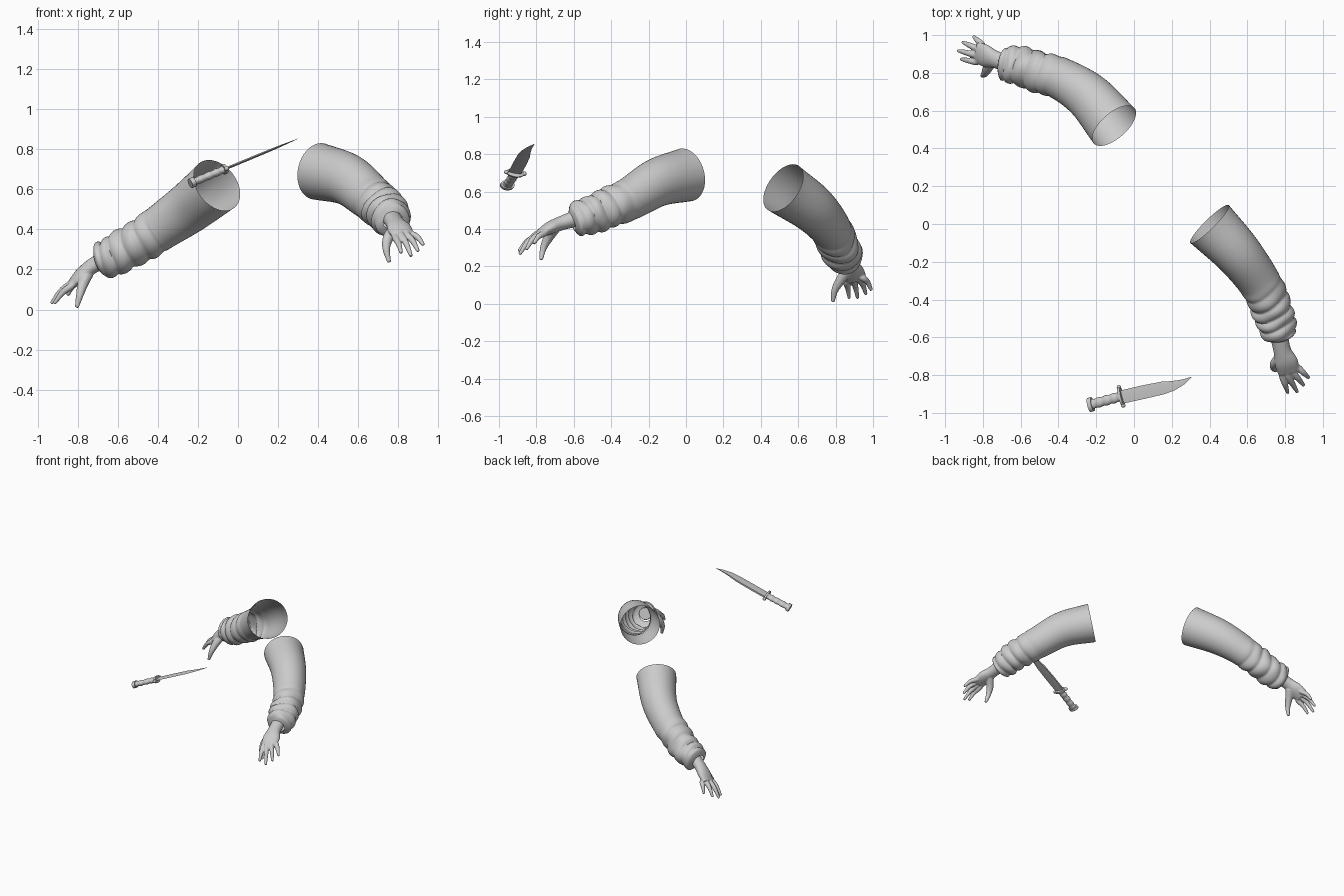
import bpy, bmesh, math
from mathutils import Vector, Matrix

cube = bpy.data.objects.get("Cube")
if cube:
    bpy.data.objects.remove(cube)

grey = bpy.data.materials.new("plain_grey")
grey.use_nodes = True
grey.diffuse_color = (0.6, 0.6, 0.6, 1)
grey.node_tree.nodes["Principled BSDF"].inputs["Base Color"].default_value = (0.6, 0.6, 0.6, 1)


def finish(name, bm, angle=50, matrix=None):
    bmesh.ops.recalc_face_normals(bm, faces=bm.faces[:])
    mesh = bpy.data.meshes.new(name)
    bm.to_mesh(mesh)
    bm.free()
    mesh.materials.append(grey)
    obj = bpy.data.objects.new(name, mesh)
    bpy.context.collection.objects.link(obj)
    if matrix:
        obj.matrix_world = matrix
    bpy.ops.object.select_all(action="DESELECT")
    obj.select_set(True)
    bpy.context.view_layer.objects.active = obj
    bpy.ops.object.shade_smooth_by_angle(angle=math.radians(angle))
    return obj


def spline(values, t):
    """Catmull-Rom sample of a list of vectors, t from 0 to 1."""
    n = len(values) - 1
    i = min(int(t * n), n - 1)
    f = t * n - i
    b, c = values[i], values[i + 1]
    a = values[i - 1] if i else b * 2 - c
    d = values[i + 2] if i + 2 <= n else c * 2 - b
    return (b * 2 + (c - a) * f + (a * 2 - b * 5 + c * 4 - d) * f * f
            + (b * 3 - a - c * 3 + d) * f ** 3) / 2


def loft(bm, points, radii, side, rings, sides, shape=None, caps=True):
    """Sweep an oval along a smooth path; shape(t, angle) scales the radius."""
    path = [Vector(p) for p in points]
    sizes = [Vector(r) for r in radii]
    loops = []
    for k in range(rings + 1):
        t = k / rings
        centre = spline(path, t)
        along = (spline(path, min(t + 0.02, 1)) - spline(path, max(t - 0.02, 0))).normalized()
        u = Vector(side)
        u = (u - along * u.dot(along)).normalized()
        v = along.cross(u)
        size = spline(sizes, t)
        loop = []
        for j in range(sides):
            a = math.tau * j / sides
            s = shape(t, a) if shape else 1
            loop.append(bm.verts.new(centre + (u * math.cos(a) * size.x + v * math.sin(a) * size.y) * s))
        loops.append(loop)
    for p, q in zip(loops, loops[1:]):
        for j in range(sides):
            bm.faces.new((p[j], p[j - 1], q[j - 1], q[j]))
    if caps:
        bm.faces.new(loops[0])
        bm.faces.new(loops[-1])


def folds(phase):
    """Slanted puffy rings gathered over the forearm, turned in at the cuff."""
    def shape(t, a):
        amount = min(max((t - 0.42) / 0.18, 0), 1)
        wave = abs(math.sin(math.pi * (t * 8.5 + 0.3 * math.cos(a + phase) + 0.12 * math.sin(2 * a + phase))))
        bulge = 0.15 * (wave ** 0.7 - 0.55) + 0.035 * math.sin(3 * a + 19 * t + phase)
        soft = 0.012 * math.sin(2 * a + 6 * t)
        tuck = 1 - 0.45 * max((t - 0.95) / 0.05, 0) ** 2
        return (1 + soft + amount * bulge) * tuck
    return shape


def sleeve(name, points, phase):
    bm = bmesh.new()
    radii = [(r, r) for r in (0.143, 0.128, 0.114, 0.106, 0.1, 0.086)]
    loft(bm, points, radii, (0, 0, 1), 80, 40, folds(phase), caps=False)
    finish(name, bm, 70)


def hand(name, palm, across, fingers, thumb):
    bm = bmesh.new()
    loft(bm, palm, [(0.048, 0.045), (0.047, 0.038), (0.062, 0.034), (0.058, 0.021)], across, 16, 20)
    for finger in fingers:
        base, tip = Vector(finger[0]), Vector(finger[1])
        # knuckle bend lifts the middle of each finger
        middle = (base + tip) / 2 + Vector((0, 0, 0.012))
        root = base.lerp(Vector(palm[2]), 0.35)
        loft(bm, (root, base, middle, tip), [(r, r) for r in (0.016, 0.018, 0.0155, 0.009)], across, 10, 10)
    loft(bm, thumb, [(r, r) for r in (0.03, 0.027, 0.019, 0.010)], across, 10, 10)
    obj = finish(name, bm, 80)
    # fuse fingers and palm into one skin
    remesh = obj.modifiers.new("fuse", "REMESH")
    remesh.mode = "VOXEL"
    remesh.voxel_size = 0.0045
    remesh.use_smooth_shade = True
    smooth = obj.modifiers.new("soften", "SMOOTH")
    smooth.factor = 0.5
    smooth.iterations = 4


# Right arm
sleeve("right_sleeve", [(-0.105, 0.52, 0.62), (-0.235, 0.67, 0.515), (-0.37, 0.76, 0.42),
                        (-0.485, 0.8, 0.345), (-0.605, 0.835, 0.275), (-0.705, 0.855, 0.24)], 0.5)
hand("right_hand",
     [(-0.65, 0.845, 0.26), (-0.73, 0.87, 0.215), (-0.785, 0.89, 0.17), (-0.83, 0.908, 0.13)], (0, 1, 0.25),
     [((-0.835, 0.858, 0.115), (-0.917, 0.873, 0.03)), ((-0.84, 0.895, 0.125), (-0.932, 0.918, 0.03)),
      ((-0.83, 0.928, 0.13), (-0.908, 0.963, 0.05)), ((-0.805, 0.95, 0.135), (-0.85, 0.992, 0.072))],
     [(-0.75, 0.865, 0.18), (-0.775, 0.825, 0.125), (-0.79, 0.795, 0.07), (-0.805, 0.785, 0.01)])

# Left arm
sleeve("left_sleeve", [(0.4, 0, 0.69), (0.545, -0.15, 0.65), (0.655, -0.295, 0.565),
                       (0.715, -0.41, 0.515), (0.75, -0.51, 0.475), (0.775, -0.61, 0.44)], 2.6)
hand("left_hand",
     [(0.765, -0.58, 0.46), (0.785, -0.67, 0.43), (0.805, -0.73, 0.405), (0.82, -0.785, 0.375)], (0.9, 0.35, 0.1),
     [((0.785, -0.805, 0.36), (0.815, -0.895, 0.282)), ((0.815, -0.805, 0.368), (0.865, -0.89, 0.265)),
      ((0.845, -0.79, 0.37), (0.9, -0.855, 0.29)), ((0.868, -0.76, 0.375), (0.926, -0.815, 0.322))],
     [(0.78, -0.7, 0.405), (0.748, -0.735, 0.355), (0.74, -0.762, 0.3), (0.755, -0.775, 0.236)])

# Knife frame: x along the blade, y across its width, z through its thickness
start = Vector((-0.225, -0.955, 0.635))
along = (Vector((0.305, -0.81, 0.855)) - start).normalized()
width = (Vector((0, 1, 0)) - along * along.y).normalized()
knife = Matrix((along, width, along.cross(width))).transposed().to_4x4()
knife.translation = start

# Blade: clip-point outline, thick spine ridge down to a thin edge
bm = bmesh.new()
outline = [(0.18, 0.03, -0.04), (0.3, 0.026, -0.046), (0.42, 0.018, -0.05),
           (0.48, 0.006, -0.045), (0.54, 0, -0.028), (0.58, 0.001, -0.007), (0.592, 0.001, -0.001)]
rows = []
for x, spine, edge in outline:
    ridge = edge + (spine - edge) * 0.6
    thick = 0.09 * (spine - edge)
    rows.append([bm.verts.new(p) for p in ((x, spine, thick), (x, ridge, thick), (x, edge, 0),
                                           (x, ridge, -thick), (x, spine, -thick))])
for p, q in zip(rows, rows[1:]):
    for j in range(5):
        bm.faces.new((p[j - 1], p[j], q[j], q[j - 1]))
bm.faces.new(rows[0])
bm.faces.new(rows[-1])
finish("blade", bm, 15, knife)

# Grip with shallow finger grooves
bm = bmesh.new()
loft(bm, [(0, 0, 0), (0.06, 0, 0), (0.12, 0, 0), (0.17, 0, 0)], [(0.026, 0.019)] * 4, (0, 1, 0), 32, 16,
     lambda t, a: 1 + 0.07 * math.cos(t * math.tau * 4))
finish("grip", bm, 50, knife)

# Pommel disc, guard plate with rounded ends
for name, x, thick, half_width, half_depth in (("pommel", -0.004, 0.022, 0.038, 0.025),
                                               ("guard", 0.175, 0.014, 0.05, 0.025)):
    bm = bmesh.new()
    loft(bm, [(x - thick / 2, 0, 0), (x + thick / 2, 0, 0)], [(half_width, half_depth)] * 2, (0, 1, 0), 2, 20)
    finish(name, bm, 40, knife)
for name, s in (("guard_knob_upper", 1), ("guard_knob_lower", -1)):
    bm = bmesh.new()
    bmesh.ops.create_uvsphere(bm, u_segments=14, v_segments=8, radius=0.012,
                              matrix=Matrix.Translation((0.175, s * 0.05, 0)))
    finish(name, bm, 60, knife)
